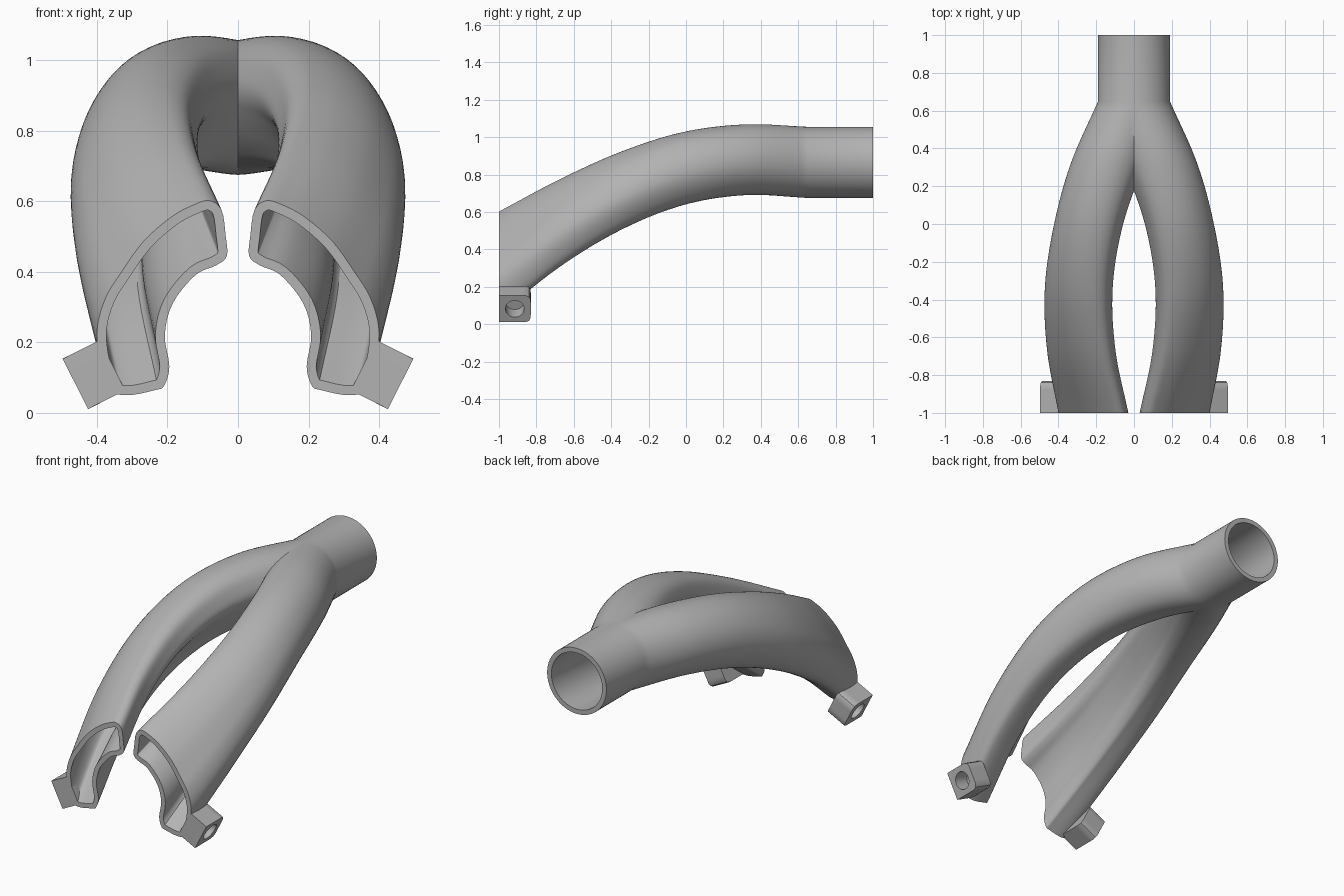
import bpy, bmesh
from math import cos, sin, radians, pi
from mathutils import Vector, Matrix

if "Cube" in bpy.data.objects:
    bpy.data.objects.remove(bpy.data.objects["Cube"])

grey = bpy.data.materials.new("plain grey")
grey.use_nodes = True
grey.diffuse_color = (0.45, 0.45, 0.45, 1)
grey.node_tree.nodes["Principled BSDF"].inputs["Base Color"].default_value = (0.45, 0.45, 0.45, 1)

WALL = 0.027
TUBE_Y, BACK_Y, FRONT_Y = 0.65, 1.0, -1.0

# Flattened outlet outline: matching circle angle, x, z
OUTLET = [(30, .335, .395), (55, .27, .485), (80, .19, .555), (100, .125, .59),
          (118, .08, .602), (132, .045, .575), (148, .033, .5), (163, .03, .445),
          (177, .06, .418), (192, .12, .39), (210, .185, .31), (228, .208, .22),
          (243, .195, .13), (256, .21, .075), (270, .235, .063), (285, .315, .048),
          (300, .365, .065), (320, .395, .15), (345, .402, .24), (365, .378, .325)]

# Extents of the arm at even steps from the tube to the outlet
X_IN = [-.19, -.055, .06, .113, .098, .03]
X_OUT = [.19, .335, .425, .472, .46, .40]
Z_LOW = [.675, .69, .638, .508, .31, .05]
Z_TOP = [1.055, 1.068, 1.028, .925, .777, .602]


def catmull(a, b, c, d, t):
    return b + 0.5 * t * (c - a + t * (2 * a - 5 * b + 4 * c - d + t * (3 * (b - c) + d - a)))


def along(keys, s):
    """Smooth value of a key list at s in 0..1."""
    k = [2 * keys[0] - keys[1]] + keys + [2 * keys[-1] - keys[-2]]
    f = s * (len(keys) - 1)
    i = min(int(f), len(keys) - 2)
    return catmull(*k[i:i + 4], f - i)


def outline_samples(sub=4):
    """Pairs of circle point and outlet point."""
    n, out = len(OUTLET), []
    for i in range(n):
        p = [OUTLET[(i + j) % n] for j in (-1, 0, 1, 2)]
        end = p[2][0] + (360 if i == n - 1 else 0)
        for j in range(sub):
            t = j / sub
            a = radians(p[1][0] + (end - p[1][0]) * t)
            x, z = (catmull(*[q[m] for q in p], t) for m in (1, 2))
            out.append((cos(a), sin(a), x, z))
    return out


def normalise(values):
    lo, hi = min(values), max(values)
    return [(v - lo) / (hi - lo) for v in values]


SAMPLES = outline_samples()
CIRCLE_U, CIRCLE_V, OUT_U, OUT_V = [normalise(c) for c in zip(*SAMPLES)]


def section(s):
    """Cross-section of the arm, from circle (0) to outlet (1)."""
    w = s ** 1.2
    u = normalise([a + (b - a) * w for a, b in zip(CIRCLE_U, OUT_U)])
    v = normalise([a + (b - a) * w for a, b in zip(CIRCLE_V, OUT_V)])
    x0, x1, z0, z1 = (along(k, s) for k in (X_IN, X_OUT, Z_LOW, Z_TOP))
    return [Vector((x0 + (x1 - x0) * a, z0 + (z1 - z0) * b)) for a, b in zip(u, v)]


def inset(points, d):
    n, out = len(points), []
    for i, p in enumerate(points):
        t = (points[(i + 1) % n] - points[i - 1]).normalized()
        out.append(p + d * Vector((-t.y, t.x)))
    return out


def loft(bm, rings, closed=False):
    rows = [[bm.verts.new(p) for p in r] for r in rings]
    n = len(rows[0])
    for k in range(len(rows) - (0 if closed else 1)):
        a, b = rows[k], rows[(k + 1) % len(rows)]
        for i in range(n):
            j = (i + 1) % n
            bm.faces.new((a[i], a[j], b[j], b[i]))
    return rows


def finish(bm, name):
    """Mirror to the other side and make a smooth-shaded object."""
    geom = bm.verts[:] + bm.edges[:] + bm.faces[:]
    bmesh.ops.mirror(bm, geom=geom, axis='X', matrix=Matrix(), merge_dist=0.0002)
    bmesh.ops.recalc_face_normals(bm, faces=bm.faces[:])
    mesh = bpy.data.meshes.new(name)
    bm.to_mesh(mesh)
    bm.free()
    mesh.materials.append(grey)
    ob = bpy.data.objects.new(name, mesh)
    bpy.context.collection.objects.link(ob)
    bpy.ops.object.select_all(action='DESELECT')
    ob.select_set(True)
    bpy.context.view_layer.objects.active = ob
    bpy.ops.object.shade_smooth_by_angle(angle=radians(32))
    return ob


# Forked duct: hollow arm lofted into the round tube, cut at the middle and mirrored
STEPS = 44
stations = [(BACK_Y, 0)] + [(TUBE_Y + (FRONT_Y - TUBE_Y) * i / STEPS, i / STEPS)
                            for i in range(STEPS + 1)]
outer, inner = [], []
for y, s in stations:
    pts = section(s)
    outer.append([(p.x, y, p.y) for p in pts])
    inner.append([(p.x, y, p.y) for p in inset(pts, WALL)])
bm = bmesh.new()
loft(bm, outer + inner[::-1], closed=True)
bmesh.ops.bisect_plane(bm, geom=bm.verts[:] + bm.edges[:] + bm.faces[:], dist=1e-5,
                       plane_co=(0, 0, 0), plane_no=(1, 0, 0), clear_inner=True)
finish(bm, "forked_duct")

# Mounting lugs: tilted blocks with rounded back corners and a blind screw hole
FACE = Vector((.461, -.915, .082))
NORMAL = Vector((.892, 0, -.452))
UP = Vector((.452, 0, .892))
HALF_Y, HALF_T, COUNT = .085, .08, 32


def lug_ring(depth, radius=None):
    ring = []
    for i in range(COUNT):
        a = 2 * pi * i / COUNT
        c, s = cos(a), sin(a)
        if radius:
            y, t = c * radius, s * radius
        else:
            m = max(abs(c), abs(s))
            p = Vector((c / m * HALF_Y, s / m * HALF_T))
            r = .03 if c > 0 else .0005
            core = Vector((max(r - HALF_Y, min(HALF_Y - r, p.x)),
                           max(r - HALF_T, min(HALF_T - r, p.y))))
            y, t = core + r * (p - core).normalized()
        ring.append(FACE + Vector((0, y, 0)) + UP * t - NORMAL * depth)
    return ring


bm = bmesh.new()
rows = loft(bm, [lug_ring(.118), lug_ring(0), lug_ring(0, .05), lug_ring(.09, .05)])
bm.faces.new(rows[0])
bm.faces.new(rows[-1])
finish(bm, "mounting_lugs")
